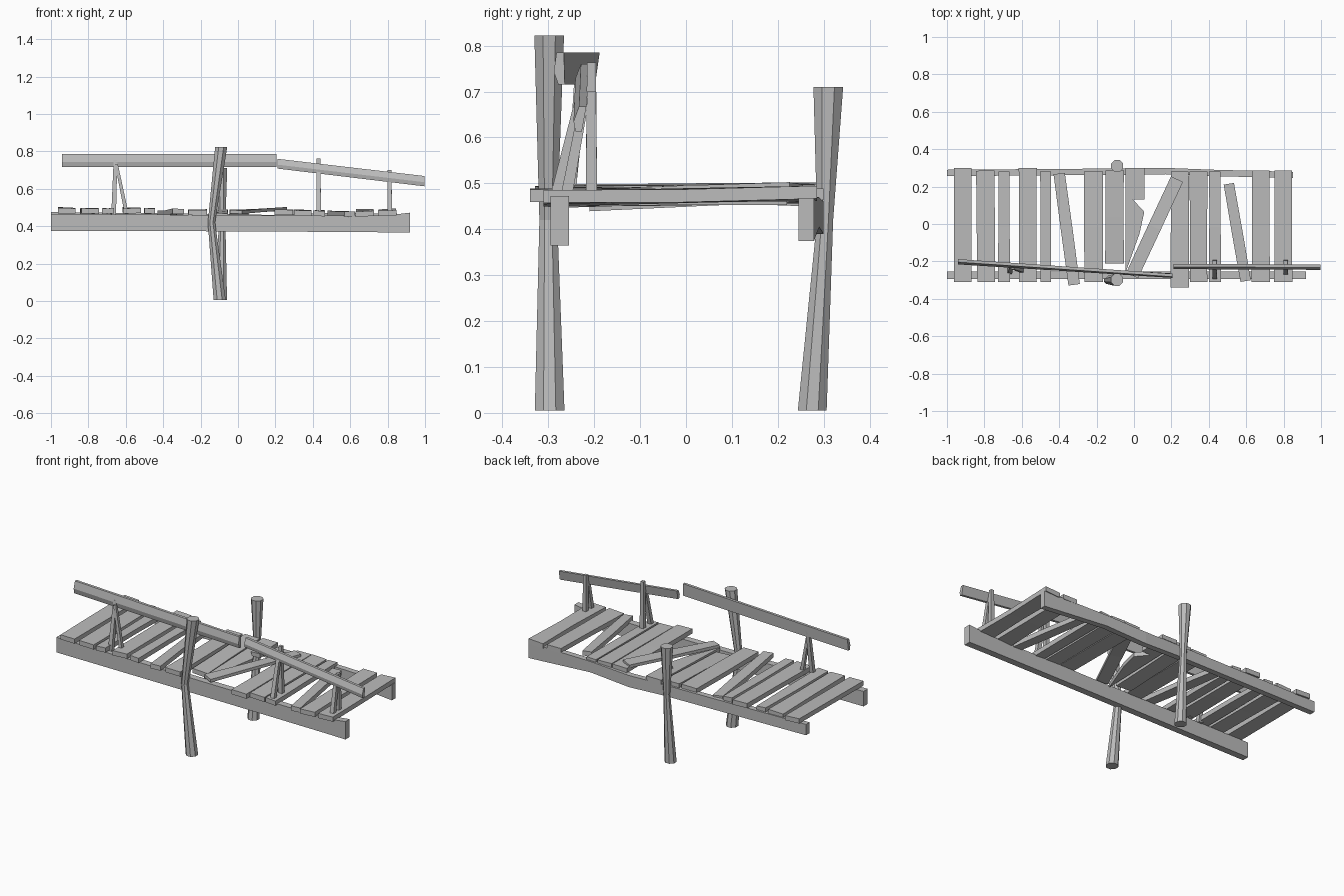
import bpy, bmesh, math, random
from mathutils import Vector

random.seed(4)
old = bpy.data.objects.get("Cube")
if old:
    bpy.data.objects.remove(old)

wood = bpy.data.materials.new("weathered_grey_wood")
wood.use_nodes = True
GREY = (0.5, 0.5, 0.5, 1)
wood.diffuse_color = GREY
wood.node_tree.nodes["Principled BSDF"].inputs["Base Color"].default_value = GREY


def loft(name, rings):
    """Closed solid through a list of equal-sized rings of points."""
    bm = bmesh.new()
    loops = [[bm.verts.new(p) for p in ring] for ring in rings]
    n = len(loops[0])
    for a, b in zip(loops, loops[1:]):
        for i in range(n):
            j = (i + 1) % n
            bm.faces.new((a[i], a[j], b[j], b[i]))
    bm.faces.new(loops[0])
    bm.faces.new(loops[-1][::-1])
    bmesh.ops.recalc_face_normals(bm, faces=bm.faces)
    mesh = bpy.data.meshes.new(name)
    bm.to_mesh(mesh)
    bm.free()
    mesh.materials.append(wood)
    obj = bpy.data.objects.new(name, mesh)
    bpy.context.collection.objects.link(obj)
    return obj


def post(name, stations):
    """Eight-sided post; each station is (x, y, z, radius)."""
    rings = []
    for x, y, z, r in stations:
        angles = [math.tau * (i + 0.5) / 8 for i in range(8)]
        rings.append([(x + r * math.cos(a), y + r * math.sin(a), z) for a in angles])
    loft(name, rings)


def beam(name, stations, half):
    """Long beam along x; each station is (x, y, bottom, top)."""
    loft(name, [[(x, y - half, lo), (x, y + half, lo),
                 (x, y + half, hi), (x, y - half, hi)] for x, y, lo, hi in stations])


def plank(name, back, front, width, top_back, top_front, thick=0.028):
    """Flat board between two (x, y) end centres, slightly uneven."""
    a, b = Vector(back), Vector(front)
    d = (b - a).normalized()
    side = Vector((-d.y, d.x))
    rings = []
    for t in (0, 0.5, 1):
        c = a.lerp(b, t)
        top = top_back + (top_front - top_back) * t
        w = width / 2 * random.uniform(0.95, 1.02)
        tilt = random.uniform(-0.003, 0.003)
        l, r = c + side * w, c - side * w
        rings.append([(l.x, l.y, top + tilt), (r.x, r.y, top - tilt),
                      (r.x, r.y, top - tilt - thick), (l.x, l.y, top + tilt - thick)])
    loft(name, rings)


def strut(name, low, high, r=0.011):
    """Thin square stick between two points."""
    rings = []
    for (x, y, z), k in ((low, 1.15), (high, 0.9)):
        s = r * k
        rings.append([(x - s, y - s, z), (x + s, y - s, z), (x + s, y + s, z), (x - s, y + s, z)])
    loft(name, rings)


def handrail(name, ends):
    """Rail with a ridged outer face; each end is (x, y, bottom, top, lean)."""
    rings = []
    for x, y, lo, hi, lean in ends:
        mid = lo + (hi - lo) * 0.4
        rings.append([(x, y - 0.006 - lean, lo), (x, y + 0.008 - lean, lo),
                      (x, y + 0.012 + lean, hi), (x, y - 0.004 + lean, hi),
                      (x, y - 0.013, mid)])
    loft(name, rings)


# Hourglass support posts
post("front_post", [(-0.098, -0.297, 0.005, 0.035), (-0.142, -0.3, 0.42, 0.021),
                    (-0.09, -0.298, 0.822, 0.035)])
post("back_post", [(-0.09, 0.275, 0.005, 0.034), (-0.085, 0.303, 0.42, 0.019),
                   (-0.09, 0.31, 0.71, 0.035)])

# Long side beams under the deck
beam("front_beam", [(-1, -0.275, 0.375, 0.465), (0.1, -0.275, 0.372, 0.458),
                    (0.8, -0.275, 0.367, 0.458), (0.92, -0.275, 0.365, 0.472)], 0.02)
beam("back_beam", [(-1, 0.273, 0.41, 0.475), (-0.06, 0.28, 0.4, 0.465),
                   (0.17, 0.283, 0.39, 0.46), (0.43, 0.273, 0.405, 0.47),
                   (0.85, 0.262, 0.375, 0.468)], 0.017)

# Deck boards: back end, front end, width, top height at back and front
boards = [
    ((-0.915, 0.3), (-0.915, -0.31), 0.097, 0.5, 0.496),
    ((-0.795, 0.285), (-0.79, -0.31), 0.097, 0.495, 0.495),
    ((-0.695, 0.28), (-0.695, -0.31), 0.063, 0.495, 0.495),
    ((-0.568, 0.3), (-0.568, -0.31), 0.096, 0.5, 0.496),
    ((-0.472, 0.28), (-0.472, -0.31), 0.058, 0.495, 0.495),
    ((-0.4, 0.27), (-0.32, -0.325), 0.062, 0.48, 0.493),
    ((-0.216, 0.28), (-0.216, -0.31), 0.1, 0.49, 0.486),
    ((-0.104, 0.285), (-0.104, -0.21), 0.1, 0.49, 0.47),
    ((0.245, 0.28), (0.245, -0.34), 0.1, 0.488, 0.488),
    ((0.345, 0.28), (0.345, -0.31), 0.094, 0.488, 0.484),
    ((0.433, 0.28), (0.433, -0.31), 0.063, 0.486, 0.482),
    ((0.507, 0.215), (0.597, -0.305), 0.058, 0.482, 0.478),
    ((0.678, 0.285), (0.678, -0.31), 0.097, 0.492, 0.48),
    ((0.798, 0.285), (0.798, -0.31), 0.096, 0.492, 0.484),
]
for i, spec in enumerate(boards):
    plank(f"deck_board_{i + 1}", *spec)

# Loose board lying across the gap
plank("loose_board", (0.23, 0.24), (-0.01, -0.275), 0.072, 0.5, 0.485, 0.018)

# Broken board with a splintered notch
outline = [(-0.045, 0.3), (0.055, 0.3), (0.055, 0.13), (-0.005, 0.13),
           (0.055, 0.065), (0.03, -0.05), (-0.045, -0.26)]
loft("broken_board", [[(x, y, z + 0.03 * y) for x, y in outline] for z in (0.455, 0.48)])

# Handrails
handrail("long_handrail", [(-0.94, -0.203, 0.715, 0.785, 0.003),
                           (0.205, -0.275, 0.715, 0.785, -0.003)])
handrail("short_handrail", [(0.21, -0.228, 0.708, 0.76, 0.003),
                            (0.997, -0.232, 0.613, 0.668, 0.003)])

# Upright and bracing sticks that carry the handrails
strut("left_upright", (-0.665, -0.255, 0.46), (-0.655, -0.222, 0.755))
strut("left_brace", (-0.595, -0.25, 0.465), (-0.65, -0.235, 0.73), 0.009)
strut("middle_upright", (0.432, -0.206, 0.46), (0.43, -0.206, 0.763))
strut("middle_brace", (0.432, -0.285, 0.465), (0.43, -0.225, 0.71))
strut("right_upright", (0.812, -0.206, 0.46), (0.81, -0.206, 0.7))
strut("right_brace", (0.812, -0.262, 0.465), (0.81, -0.225, 0.66))
